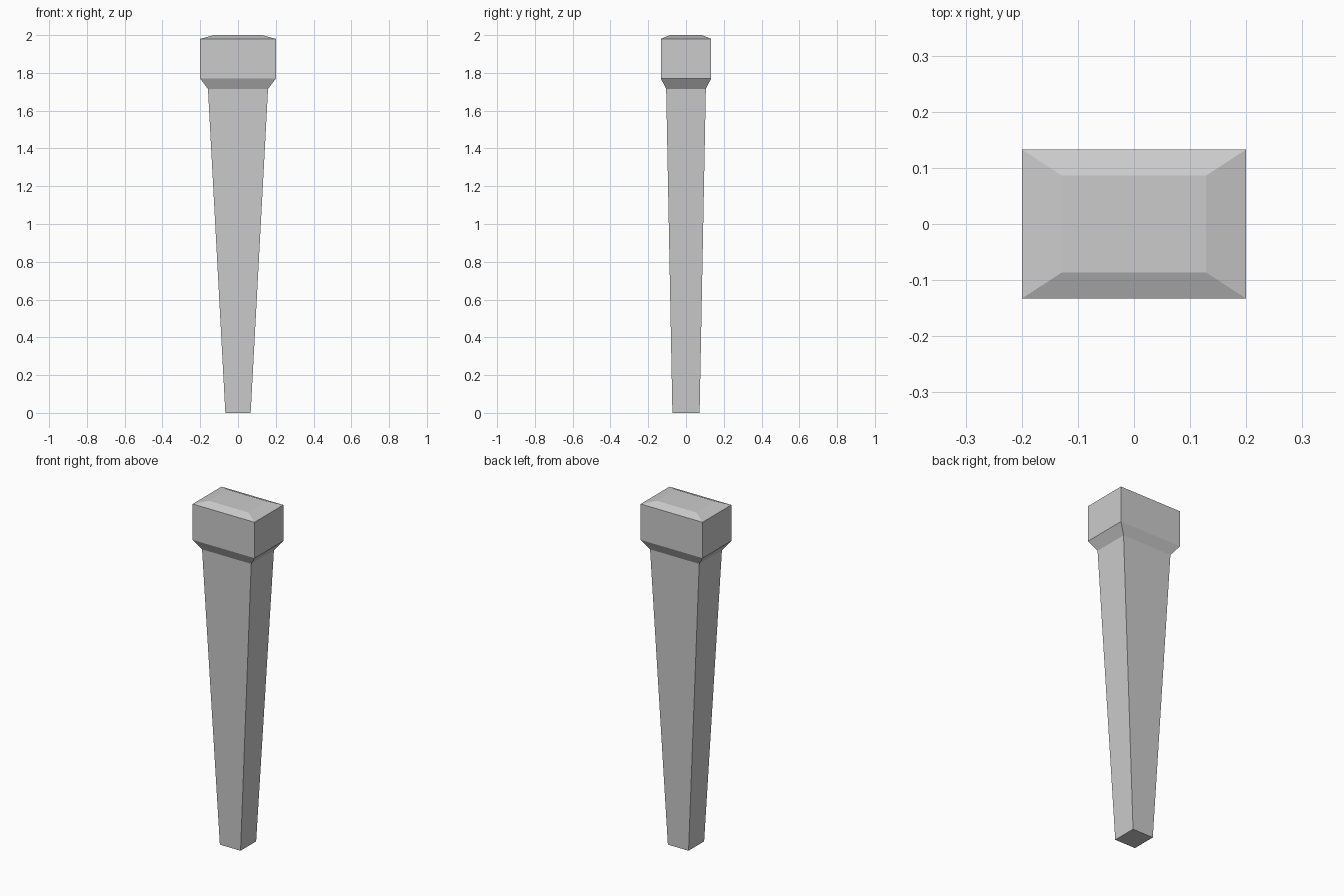
import bpy, bmesh

if "Cube" in bpy.data.objects:
    bpy.data.objects.remove(bpy.data.objects["Cube"])


def loft(name, sections):
    """Stack rectangular sections (z, half width, half depth) into a closed solid."""
    bm = bmesh.new()
    rings = [[bm.verts.new((sx * hx, sy * hy, z))
              for sx, sy in ((-1, -1), (1, -1), (1, 1), (-1, 1))]
             for z, hx, hy in sections]
    for low, high in zip(rings, rings[1:]):
        for i in range(4):
            j = (i + 1) % 4
            bm.faces.new((low[i], low[j], high[j], high[i]))
    bm.faces.new(rings[0][::-1])
    bm.faces.new(rings[-1])
    mesh = bpy.data.meshes.new(name)
    bm.to_mesh(mesh)
    bm.free()
    obj = bpy.data.objects.new(name, mesh)
    bpy.context.collection.objects.link(obj)
    return obj


# Tapered post: shaft, flared collar, block head and shallow chamfered top
loft("tapered_post", [
    (0.0, 0.067, 0.072),
    (1.715, 0.159, 0.105),
    (1.77, 0.2, 0.133),
    (1.98, 0.2, 0.133),
    (2.0, 0.128, 0.086),
])
